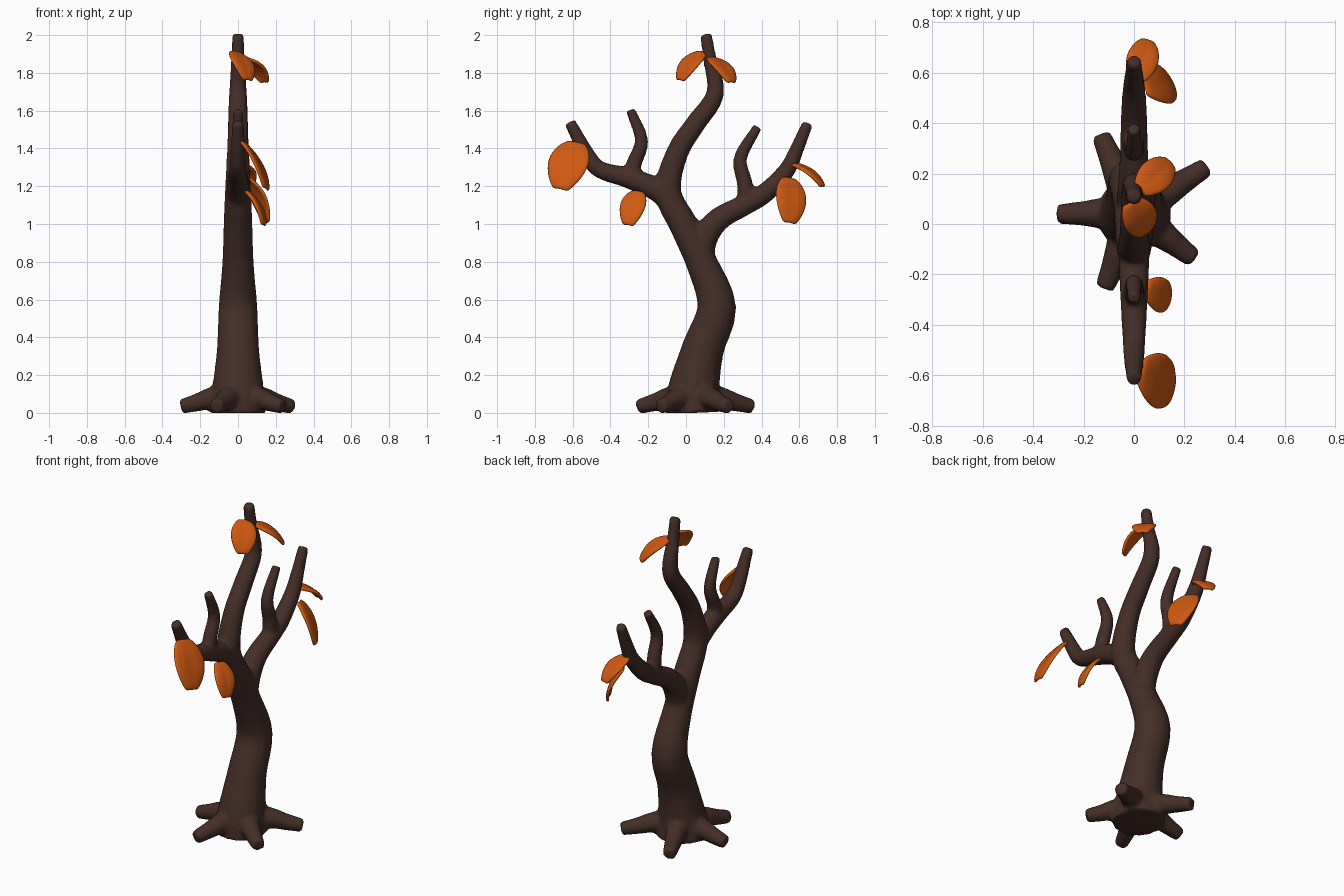
import bpy, bmesh, math
from mathutils import Vector

if "Cube" in bpy.data.objects:
    bpy.data.objects.remove(bpy.data.objects["Cube"])


def material(name, rgb):
    m = bpy.data.materials.new(name)
    m.diffuse_color = (*rgb, 1)
    m.use_nodes = True
    m.node_tree.nodes["Principled BSDF"].inputs["Base Color"].default_value = m.diffuse_color
    return m


BARK = material("dark bark", (0.06, 0.027, 0.02))
ORANGE = material("autumn orange", (0.62, 0.1, 0.006))


def make_object(name, bm, mat):
    bmesh.ops.recalc_face_normals(bm, faces=bm.faces)
    me = bpy.data.meshes.new(name)
    bm.to_mesh(me)
    bm.free()
    me.materials.append(mat)
    ob = bpy.data.objects.new(name, me)
    bpy.context.collection.objects.link(ob)
    return ob


def catmull(a, b, c, d, t):
    return 0.5 * (2 * b + (c - a) * t + (2 * a - 5 * b + 4 * c - d) * t * t
                  + (3 * b - a - 3 * c + d) * t ** 3)


def tube(bm, pts, sides=16, steps=4):
    """Closed tapered tube along (x, y, z, radius) points."""
    p = [Vector(q) for q in pts]
    p = [2 * p[0] - p[1]] + p + [2 * p[-1] - p[-2]]
    path = [catmull(*p[i:i + 4], k / steps) for i in range(len(p) - 3) for k in range(steps)]
    path.append(p[-2])
    rings = []
    for i, q in enumerate(path):
        d = (path[min(i + 1, len(path) - 1)] - path[max(i - 1, 0)]).to_3d().normalized()
        ref = Vector((1, 0, 0)) if abs(d.x) < 0.7 else Vector((0, 1, 0))
        u = (ref - d * ref.dot(d)).normalized()
        v = d.cross(u)
        rings.append([bm.verts.new(q.to_3d() + q.w * (u * math.cos(a) + v * math.sin(a)))
                      for a in (2 * math.pi * j / sides for j in range(sides))])
    for r, s in zip(rings, rings[1:]):
        for j in range(sides):
            k = (j + 1) % sides
            bm.faces.new((r[j], r[k], s[k], s[j]))
    bm.faces.new(rings[0][::-1])
    bm.faces.new(rings[-1])


# Trunk and branches lie in the y-z plane: (y, z, radius)
limbs = [
    # trunk and leader
    [(0.04, 0, .15), (0.04, 0.12, .138), (0.09, 0.34, .112), (0.163, 0.56, .103), (0.085, 0.79, .084),
     (-0.01, 0.99, .077), (-0.095, 1.17, .07), (-0.045, 1.38, .059), (0.05, 1.53, .054),
     (0.155, 1.69, .048), (0.125, 1.88, .036), (0.105, 2.005, .032)],
    # left branch and twig
    [(-0.06, 1.11, .06), (-0.19, 1.2, .06), (-0.33, 1.25, .053), (-0.46, 1.29, .046),
     (-0.525, 1.37, .042), (-0.615, 1.54, .031)],
    [(-0.25, 1.19, .045), (-0.28, 1.3, .042), (-0.235, 1.44, .036), (-0.295, 1.605, .026)],
    # right branch and twig
    [(0.08, 0.8, .065), (0.1, 0.93, .07), (0.18, 1.03, .062), (0.31, 1.1, .056), (0.42, 1.165, .053),
     (0.53, 1.28, .046), (0.58, 1.38, .039), (0.645, 1.535, .03)],
    [(0.32, 1.1, .045), (0.31, 1.22, .042), (0.288, 1.35, .036), (0.38, 1.515, .026)],
]
bm = bmesh.new()
for limb in limbs:
    tube(bm, [(0, *q) for q in limb])

# Roots spreading from the base
for x, y in [(-0.3, 0.04), (0.235, -0.135), (0.285, 0.225), (-0.13, 0.35), (-0.115, -0.25)]:
    c = Vector((0, 0.045, 0))
    d = Vector((x, y, 0)) - c
    tube(bm, [(*(c + d * f)[:2], z, r) for f, z, r in
              [(0.2, .09, .07), (0.5, .075, .058), (0.72, .055, .048), (1.01, .033, .039)]])

# Fuse into one smooth skin with a flat underside
tree = make_object("tree_trunk", bm, BARK)
rm = tree.modifiers.new("fuse", "REMESH")
rm.mode = "VOXEL"
rm.voxel_size = 0.012
sm = tree.modifiers.new("soften", "SMOOTH")
sm.factor = 0.5
sm.iterations = 6
dg = bpy.context.evaluated_depsgraph_get()
fused = bpy.data.meshes.new_from_object(tree.evaluated_get(dg))
tree.modifiers.clear()
tree.data = fused
if not fused.materials:
    fused.materials.append(BARK)
for v in fused.vertices:
    v.co.z = max(v.co.z, 0)
for f in fused.polygons:
    f.use_smooth = True


def leaf(name, base, tip, side, width, bow=0.025):
    """Rounded drooping leaf with a shallow centre crease."""
    base, tip = Vector(base), Vector(tip)
    t = tip - base
    s = Vector(side)
    s = (s - t * (s.dot(t) / t.length_squared)).normalized()
    n = t.cross(s).normalized()
    if n.x + n.z < 0:
        n = -n
    bm = bmesh.new()
    rows, cols = 9, 6
    grid = []
    for i in range(rows + 1):
        u = i / rows
        w = width / 2 * (0.2 + 0.8 * math.sin(math.pi * (0.04 + 0.92 * u) ** 0.9) ** 0.7)
        row = []
        for j in range(cols + 1):
            k = 2 * j / cols - 1
            lift = bow * (4 * u * (1 - u) - 0.5) - 0.35 * bow * k * k
            lift -= 0.006 * max(0, 1 - 3 * abs(k)) * math.sin(math.pi * u)
            row.append(bm.verts.new(base + t * u + s * (k * w) + n * lift))
        grid.append(row)
    for a, b in zip(grid, grid[1:]):
        for j in range(cols):
            bm.faces.new((a[j], a[j + 1], b[j + 1], b[j]))
    ob = make_object(name, bm, ORANGE)
    so = ob.modifiers.new("thickness", "SOLIDIFY")
    so.thickness = 0.018
    so.offset = 0
    ob.modifiers.new("round", "SUBSURF").levels = 1
    for f in ob.data.polygons:
        f.use_smooth = True


# Leaves: base, tip, side direction, width
leaf("leaf_left_large", (0.04, -0.58, 1.44), (0.165, -0.67, 1.19), (0.06, 0.2, -0.05), 0.22)
leaf("leaf_left_small", (0.06, -0.255, 1.18), (0.15, -0.31, 1.0), (0.03, 0.15, 0), 0.14)
leaf("leaf_top_front", (-0.01, 0.08, 1.92), (0.06, -0.04, 1.77), (0.1, 0.04, -0.05), 0.15)
leaf("leaf_top_back", (0.03, 0.14, 1.89), (0.15, 0.25, 1.76), (-0.1, 0.1, 0), 0.14)
leaf("leaf_right_upper", (0.01, 0.575, 1.33), (0.06, 0.735, 1.21), (-1, 0.4, 0), 0.13)
leaf("leaf_right_lower", (0.05, 0.555, 1.25), (0.165, 0.555, 1.01), (-0.06, 0.15, -0.04), 0.18)
